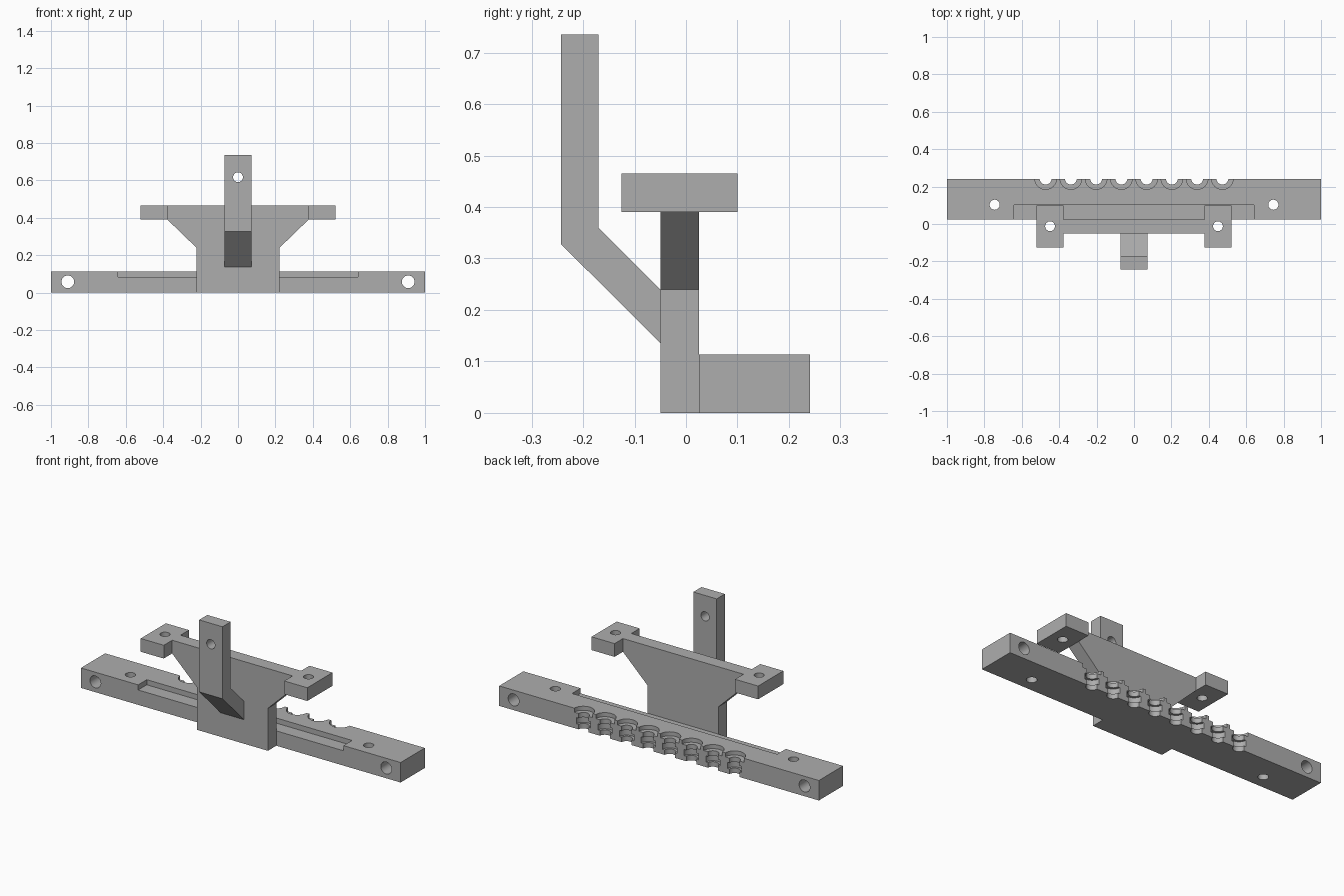
import bpy, bmesh, math
from mathutils import Matrix, Vector

if "Cube" in bpy.data.objects:
    bpy.data.objects.remove(bpy.data.objects["Cube"])

grey = bpy.data.materials.new("plain grey")
grey.diffuse_color = (0.42, 0.42, 0.42, 1)
grey.use_nodes = True
grey.node_tree.nodes["Principled BSDF"].inputs["Base Color"].default_value = grey.diffuse_color


def finish(name, bm):
    bmesh.ops.recalc_face_normals(bm, faces=bm.faces)
    mesh = bpy.data.meshes.new(name)
    bm.to_mesh(mesh)
    bm.free()
    mesh.materials.append(grey)
    ob = bpy.data.objects.new(name, mesh)
    bpy.context.collection.objects.link(ob)
    return ob


def add_box(bm, lo, hi):
    lo, hi = Vector(lo), Vector(hi)
    m = Matrix.Translation((lo + hi) / 2) @ Matrix.Diagonal((*(hi - lo), 1))
    bmesh.ops.create_cube(bm, size=1, matrix=m)


def add_hole(bm, centre, radius, axis):
    m = Matrix.Translation(centre)
    if axis == "Y":
        m = m @ Matrix.Rotation(math.pi / 2, 4, "X")
    bmesh.ops.create_cone(bm, cap_ends=True, segments=32, radius1=radius,
                          radius2=radius, depth=0.6, matrix=m)


def add_lathe(bm, profile, x, y, sides=32):
    """Closed solid turned about a vertical axis at x, y from (radius, z) points."""
    rings = [[bm.verts.new((x + r * math.cos(a), y + r * math.sin(a), z))
              for a in (2 * math.pi * i / sides for i in range(sides))]
             for r, z in profile]
    for low, high in zip(rings, rings[1:]):
        for i in range(sides):
            j = (i + 1) % sides
            bm.faces.new((low[i], low[j], high[j], high[i]))
    bm.faces.new(rings[0][::-1])
    bm.faces.new(rings[-1])


def extrude(name, points, vec):
    bm = bmesh.new()
    face = bm.faces.new([bm.verts.new(p) for p in points])
    out = bmesh.ops.extrude_face_region(bm, geom=[face])
    moved = [v for v in out["geom"] if isinstance(v, bmesh.types.BMVert)]
    bmesh.ops.translate(bm, verts=moved, vec=vec)
    return finish(name, bm)


def cut(ob, bm):
    cutter = finish("cutter", bm)
    cutter.hide_render = True
    mod = ob.modifiers.new("cut", "BOOLEAN")
    mod.operation, mod.solver, mod.object = "DIFFERENCE", "EXACT", cutter
    bpy.context.view_layer.objects.active = ob
    bpy.ops.object.modifier_apply(modifier=mod.name)
    bpy.data.objects.remove(cutter)


def smooth(ob):
    bpy.ops.object.select_all(action="DESELECT")
    ob.select_set(True)
    bpy.context.view_layer.objects.active = ob
    bpy.ops.object.shade_smooth_by_angle(angle=math.radians(30))


# Long base bar
bm = bmesh.new()
add_box(bm, (-1, 0.025, 0), (1, 0.241, 0.113))
bar = finish("base_bar", bm)

# Shallow front ledge, then end holes
bm = bmesh.new()
add_box(bm, (-0.642, -0.1, 0.084), (0.642, 0.102, 0.2))
cut(bar, bm)
bm = bmesh.new()
for s in (-1, 1):
    add_hole(bm, (s * 0.91, 0.13, 0.058), 0.034, "Y")
    add_hole(bm, (s * 0.745, 0.103, 0.05), 0.027, "Z")
cut(bar, bm)

# Row of eight stepped half-round pockets along the back
pocket = [(0.032, -0.02), (0.032, 0.028), (0.045, 0.028), (0.045, 0.063),
          (0.032, 0.063), (0.032, 0.09), (0.058, 0.09), (0.058, 0.14)]
bm = bmesh.new()
for i in range(8):
    add_lathe(bm, pocket, -0.4725 + 0.135 * i, 0.243)
cut(bar, bm)
smooth(bar)

# Flared upright plate
half = [(0.222, 0), (0.222, 0.24), (0.377, 0.39), (0.377, 0.465)]
outline = half + [(-x, z) for x, z in reversed(half)]
extrude("upright_plate", [(x, -0.05, z) for x, z in outline], (0, 0.075, 0))

# Side ears with screw holes
for s, side in ((-1, "left"), (1, "right")):
    bm = bmesh.new()
    x0, x1 = sorted((s * 0.377, s * 0.521))
    add_box(bm, (x0, -0.125, 0.39), (x1, 0.1, 0.465))
    ear = finish(side + "_ear", bm)
    bm = bmesh.new()
    add_hole(bm, (s * 0.449, -0.012, 0.43), 0.026, "Z")
    cut(ear, bm)
    smooth(ear)

# Bent front arm with a hole near its top
bend = [(-0.05, 0.136), (-0.05, 0.24), (-0.17, 0.36),
        (-0.17, 0.735), (-0.243, 0.735), (-0.243, 0.328)]
arm = extrude("bent_arm", [(-0.073, y, z) for y, z in bend], (0.146, 0, 0))
bm = bmesh.new()
add_hole(bm, (0, -0.2, 0.617), 0.026, "Y")
cut(arm, bm)
smooth(arm)
